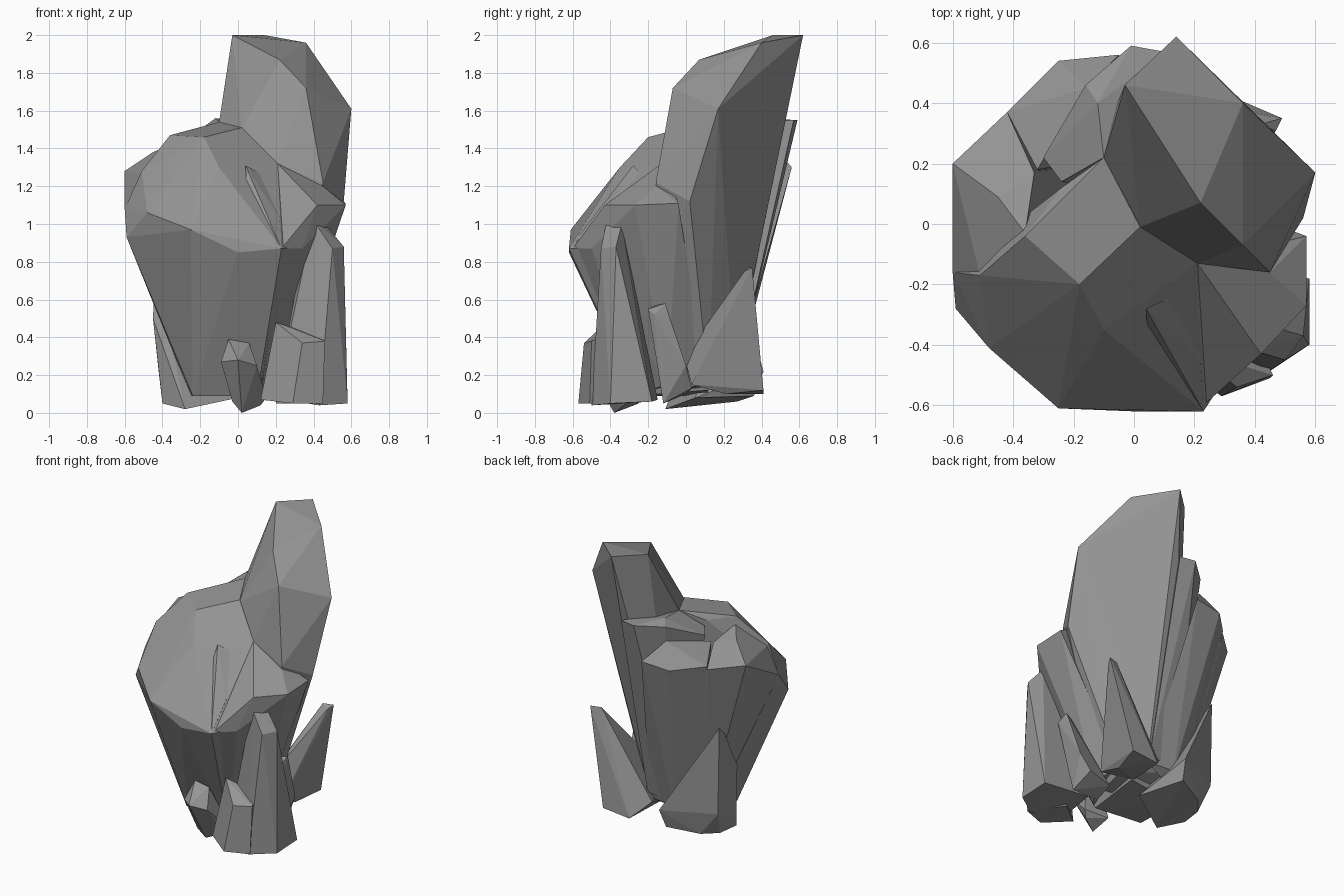
import bpy, bmesh

stone = bpy.data.materials.new("dark_stone")
stone.diffuse_color = (.3, .3, .3, 1)


def crystal(name, pts):
    """Flat-faced shard: convex hull over a few corner points."""
    bm = bmesh.new()
    for p in pts:
        bm.verts.new(p)
    bmesh.ops.convex_hull(bm, input=bm.verts[:])
    loose = [v for v in bm.verts if not v.link_faces]
    bmesh.ops.delete(bm, geom=loose, context='VERTS')
    bmesh.ops.dissolve_limit(bm, angle_limit=0.05, verts=bm.verts[:], edges=bm.edges[:])
    bmesh.ops.recalc_face_normals(bm, faces=bm.faces[:])
    me = bpy.data.meshes.new(name)
    bm.to_mesh(me)
    bm.free()
    me.materials.append(stone)
    ob = bpy.data.objects.new(name, me)
    bpy.context.collection.objects.link(ob)
    return ob


# wide front crystal, tapering to the foot
crystal("main_crystal", [
    (0, -.62, .85), (.23, -.62, .87), (-.25, -.61, .97), (-.48, -.41, 1.06),
    (-.59, -.28, .93), (-.6, -.16, 1.08), (-.51, -.17, 1.28), (-.36, -.04, 1.47),
    (-.18, -.2, 1.46), (-.1, -.35, 1.3), (.02, -.01, 1.51), (-.1, .22, 1.54),
    (-.24, .12, 1.47), (.21, -.13, 1.32), (.34, -.45, .87),
    (-.24, -.22, .09), (.1, -.26, .09), (-.25, .1, .09), (.12, .12, .12)])

# thin sliver on the front face
crystal("front_sliver", [
    (.04, -.28, 1.31), (.05, -.45, 1.06), (.23, -.62, .87), (.22, -.45, 1.03),
    (.21, -.2, 1.22), (.1, -.3, .9)])

# tall slanted spire at the back
crystal("tall_spire", [
    (-.03, .46, 2), (.14, .62, 2), (.36, .4, 1.96), (.38, .38, 1.87), (.22, .07, 1.87),
    (.36, -.07, 1.72), (.6, .17, 1.61), (-.1, .22, 1.54), (.02, -.01, 1.5),
    (.21, -.13, 1.32), (.45, -.16, 1.22), (.56, .02, 1.12),
    (.18, -.1, .12), (.2, .12, .15), (.1, .26, .25), (-.12, .25, .2), (-.1, 0, .1)])

# lower step on the right
crystal("right_step", [
    (.21, -.13, 1.32), (.45, -.16, 1.2), (.57, -.04, 1.11), (.57, -.27, 1.1),
    (.42, -.43, 1.1), (.26, -.43, 1.03), (.34, -.5, .87), (.23, -.6, .87),
    (.12, -.25, .1), (.25, -.1, .15), (.2, .1, .2)])

# stepped crystals on the left and back
crystal("left_step", [
    (-.6, .2, 1.28), (-.6, -.16, 1.08), (-.51, -.17, 1.26), (-.45, .09, 1.38),
    (-.36, -.03, 1.42), (-.42, .37, 1.27), (-.33, .17, 1.36),
    (-.25, -.15, .1), (-.25, .15, .1), (-.1, .2, .15)])
crystal("back_left_step", [
    (-.42, .37, 1.29), (-.25, .54, 1.28), (-.05, .56, 1.3), (-.32, .18, 1.37),
    (-.16, .45, 1.43), (-.25, .15, .1), (-.1, .27, .2), (.1, .25, .2)])
crystal("back_step", [
    (-.01, .59, 1.55), (.1, .57, 1.55), (-.16, .46, 1.53), (-.12, .4, 1.56),
    (-.3, .22, 1.42), (-.24, .14, 1.44), (-.1, .22, 1.54),
    (-.12, .25, .2), (.1, .28, .25), (0, .1, .2)])

# small shards around the foot
crystal("right_front_shard", [
    (.4, -.42, 1.02), (.46, -.34, 1), (.5, -.45, .87), (.56, -.37, .88), (.36, -.36, .95),
    (.43, -.5, .04), (.58, -.4, .05), (.58, -.18, .06), (.2, -.4, .08), (.25, -.15, .07)])
crystal("right_small_shard", [
    (.46, -.2, .55), (.47, -.17, .52), (.46, -.11, .58), (.46, -.09, .5), (.36, -.16, .57),
    (.38, .03, .13), (.4, -.12, .05), (.2, .0, .1), (.2, -.12, .05), (.44, -.0, .25)])
crystal("front_right_shard", [
    (.46, -.5, .38), (.34, -.54, .37), (.2, -.42, .48), (.4, -.38, .42),
    (.45, -.51, .05), (.29, -.57, .05), (.12, -.45, .07), (.3, -.3, .05)])
crystal("front_small_shard", [
    (-.09, -.46, .27), (-.05, -.4, .39), (.06, -.4, .37), (0, -.54, .28), (.1, -.48, .25),
    (-.03, -.4, .06), (.02, -.38, 0), (.12, -.33, .04), (.15, -.3, .08), (0, -.25, .05)])
crystal("left_shard", [
    (-.43, .25, .82), (-.44, .2, .76), (-.45, .08, .5), (-.4, .02, .05), (-.38, .17, .05),
    (-.42, .25, .22), (-.28, -.11, .02), (-.3, .27, .06), (-.1, .36, .09),
    (-.08, .41, .22), (0, .05, .08)])
crystal("back_right_shard", [
    (.49, .35, .77), (.47, .31, .75), (.35, .41, .12), (.15, .41, .1), (.3, .21, .1),
    (.42, .33, .77), (.05, .3, .2), (.3, .03, .15), (.22, -.01, .3), (.1, .12, .13)])
